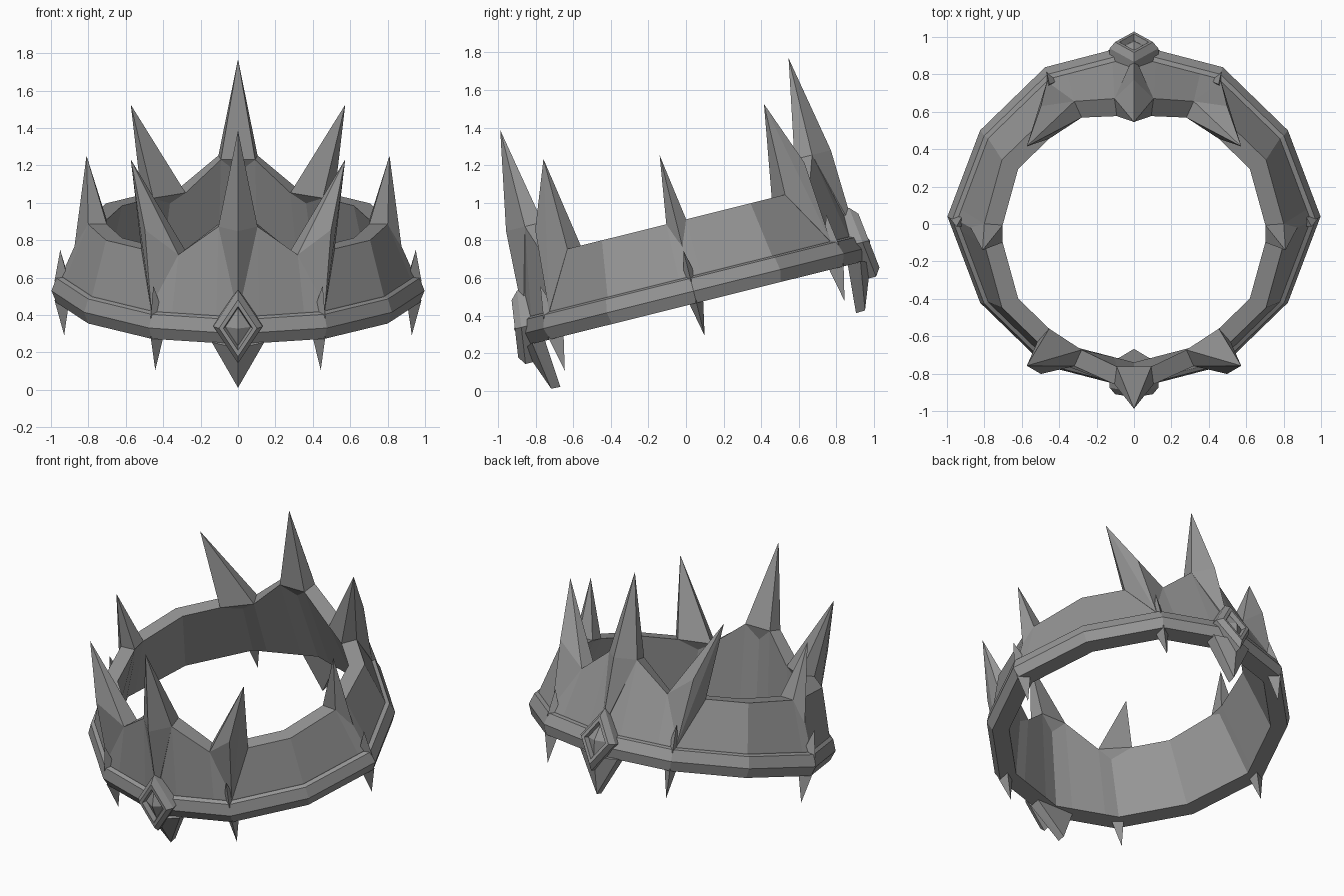
import bpy, bmesh
from math import radians, cos, sin
from mathutils import Matrix, Vector

cube = bpy.data.objects.get("Cube")
if cube:
    bpy.data.objects.remove(cube)

# Single dull metal colour
metal = bpy.data.materials.new("grey_metal")
metal.use_nodes = True
colour = (0.3, 0.3, 0.3, 1)
metal.diffuse_color = colour
metal.node_tree.nodes["Principled BSDF"].inputs["Base Color"].default_value = colour

# The whole crown leans forward
TILT = Matrix.Translation((0, 0.04, 0.53)) @ Matrix.Rotation(radians(14), 4, 'X')


def finish(name, bm):
    bmesh.ops.recalc_face_normals(bm, faces=bm.faces)
    bm.transform(TILT)
    mesh = bpy.data.meshes.new(name)
    bm.to_mesh(mesh)
    bm.free()
    mesh.materials.append(metal)
    obj = bpy.data.objects.new(name, mesh)
    bpy.context.collection.objects.link(obj)


def corner(k, r, z):
    """Corner of the twelve-sided ring; the low side corners bulge outward."""
    bulge = 1 + 0.05 * max(0, min(1, (0.38 - z) / 0.3)) if k % 6 == 0 else 1
    a = radians(30 * k)
    return Vector((r * bulge * cos(a), r * sin(a), z))


def on_ring(angle, r, z):
    k = int(angle // 30)
    return corner(k, r, z).lerp(corner(k + 1, r, z), angle / 30 - k)


def ring(name, sections):
    bm = bmesh.new()
    loops = [[bm.verts.new(p) for p in s] for s in sections]
    n = len(loops[0])
    for a, b in zip(loops, loops[1:] + loops[:1]):
        for i in range(n):
            j = (i + 1) % n
            bm.faces.new((a[i], a[j], b[j], b[i]))
    finish(name, bm)


def hull(name, points):
    bm = bmesh.new()
    for p in points:
        bm.verts.new(p)
    res = bmesh.ops.convex_hull(bm, input=bm.verts)
    loose = {v for v in res["geom_interior"] + res["geom_unused"]
             if isinstance(v, bmesh.types.BMVert)}
    bmesh.ops.delete(bm, geom=list(loose), context='VERTS')
    bmesh.ops.dissolve_limit(bm, angle_limit=0.01, verts=bm.verts, edges=bm.edges)
    finish(name, bm)


# Band wall, rising to a peak at the front and back
LOW, HIGH, TOP_OUT, TOP_IN = 0.38, 0.55, 0.815, 0.715
quarter = [0, 4, 30, 49, 60, 66.5, 82.3, 90]
angles = sorted({a for q in quarter for a in (q, 180 - q, 180 + q, (360 - q) % 360)})


def rim_height(angle):
    return HIGH if abs(angle % 180 - 90) < 8 else LOW


def rim(angle, r):
    return on_ring(angle, r, rim_height(angle))


band = []
for a in angles:
    band.append([on_ring(a, 0.91, -0.065), on_ring(a, 0.9, 0.085), rim(a, TOP_OUT),
                 rim(a, TOP_IN), on_ring(a, 0.82, -0.065)])
ring("band", band)

# Bevelled trim around the foot of the band
trim = [(0.86, -0.065), (0.925, -0.065), (0.95, 0), (0.925, 0.07), (0.885, 0.085)]
ring("trim", [[corner(k, r, z) for r, z in trim] for k in range(12)])


# Large spikes: base angles, then (angle, radius, height) of tip, shoulder and foot
def spike(name, start, end, tip, shoulder, foot):
    pts = [rim(a % 360, r) for a in (start, end) for r in (TOP_IN, TOP_OUT)]
    for a, r, z in (tip, shoulder, foot):
        a = radians(a)
        pts.append(Vector((r * cos(a), r * sin(a), z)))
    hull(name, pts)


for side, turn in (("back", 0), ("front", 180)):
    spike(side + "_tall_spike", 82.3 + turn, 97.7 + turn, (90 + turn, 0.79, 1.08),
          (90 + turn, 0.89, HIGH), (90 + turn, 0.91, 0.09))
for name, base, s in (("back_left", 0, 1), ("back_right", 180, -1),
                      ("front_right", 180, 1), ("front_left", 360, -1)):
    spike(name + "_spike", base + 49 * s, base + 66.5 * s, (base + 46.5 * s, 0.833, 0.875),
          (base + 56 * s, 0.89, 0.52), (base + 59 * s, 0.9, 0.08))
for name, a in (("left", 0), ("right", 180)):
    spike(name + "_spike", a - 4, a + 4, (a, 0.81, 0.745),
          (a, 0.825, LOW), (a, 0.88, 0.2))

# Small thorns above and below the trim
for k in range(0, 12, 2):
    centre = corner(k, 1, 0)
    side = Vector((-sin(radians(30 * k)), cos(radians(30 * k)), 0)) * 0.04
    for name, z, tip_r, tip_z in (("upper", 0.05, 0.905, 0.225), ("lower", -0.05, 0.885, -0.245)):
        up = Vector((0, 0, 1))
        hull(f"{name}_thorn_{k // 2}",
             [centre * 0.86 + side + up * z, centre * 0.86 - side + up * z,
              centre * 0.935 + up * z, centre * tip_r + up * tip_z])


# Diamond ornament: stepped frame, sunken middle, raised point
def diamond(sign, size, out):
    pts = []
    for x, z in ((0, 0.195), (0.13, 0), (0, -0.195), (-0.13, 0)):
        lean = 0.93 - 0.13 * z * size
        pts.append((x * size, sign * (lean + out), 0.035 + z * size))
    return pts


for side, sign in (("back", 1), ("front", -1)):
    bm = bmesh.new()
    steps = [(1, -0.08), (1, 0.005), (0.78, 0.04), (0.6, 0.04), (0.52, 0.01)]
    loops = [[bm.verts.new(p) for p in diamond(sign, s, o)] for s, o in steps]
    for a, b in zip(loops, loops[1:]):
        for i in range(4):
            j = (i + 1) % 4
            bm.faces.new((a[i], a[j], b[j], b[i]))
    peak = bm.verts.new((0, sign * 0.975, 0.035))
    for i in range(4):
        bm.faces.new((loops[-1][i], loops[-1][(i + 1) % 4], peak))
    bm.faces.new(loops[0])
    finish(side + "_diamond", bm)

    # Pointed drop hanging under the diamond
    pts = [(0, sign * 0.95, -0.08), (0, sign * 0.86, -0.32), (0, sign * 0.81, -0.323)]
    for x in (-0.14, 0.14):
        pts += [(x, sign * 0.9, -0.06), (x, sign * 0.83, -0.06)]
    hull(side + "_drop", pts)
